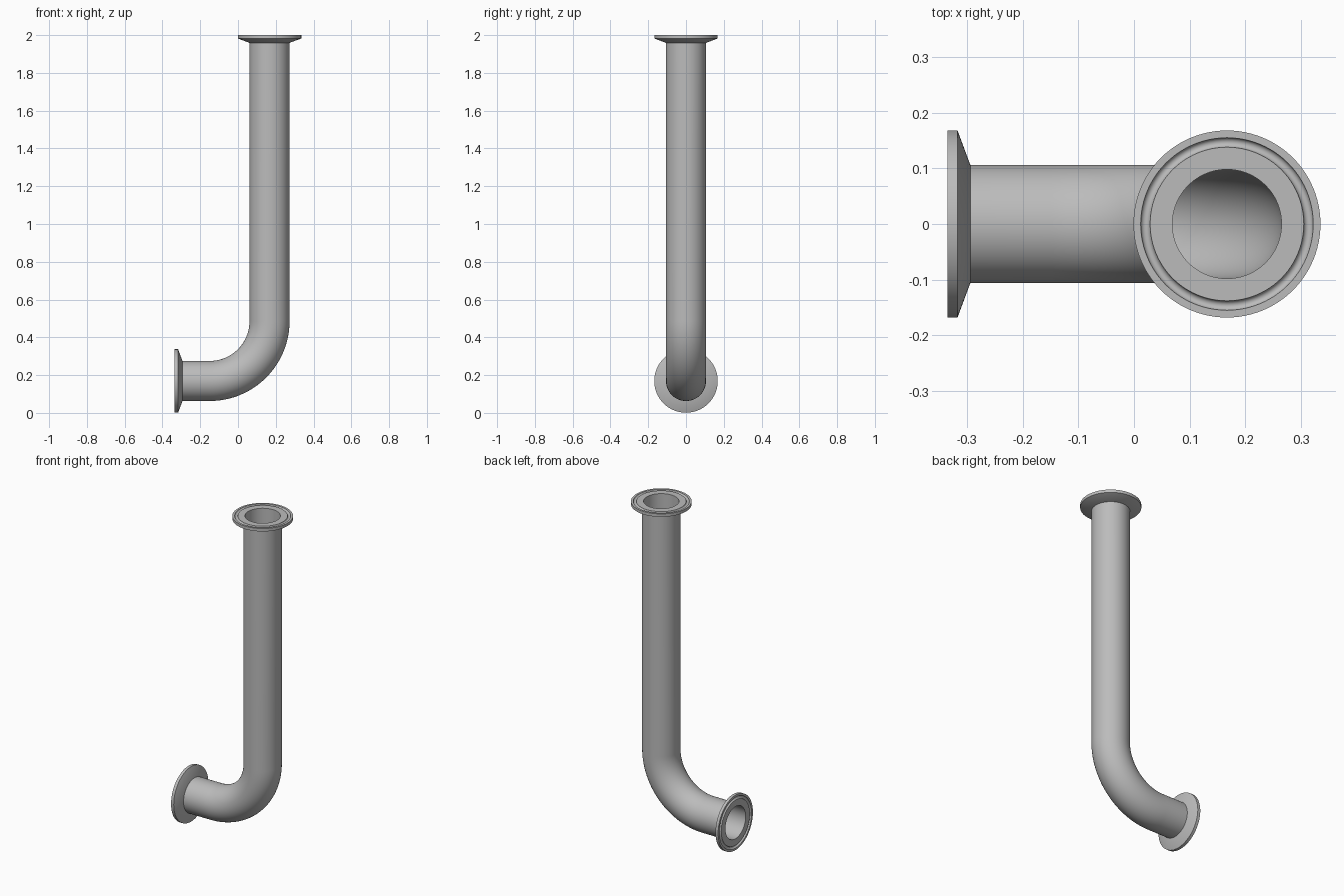
import bpy, bmesh, math
from mathutils import Vector, Matrix

if "Cube" in bpy.data.objects:
    bpy.data.objects.remove(bpy.data.objects["Cube"], do_unlink=True)

SIDES = 96
AXIS_X, AXIS_Z = 0.167, 0.169       # vertical and horizontal pipe axes
END_X, TOP = -0.335, 2.0            # open faces of the two ends
OUTER, INNER = 0.106, 0.098
BEND = 0.317
DEPTH = 0.041                       # ferrule length

steel = bpy.data.materials.new("brushed_steel_grey")
steel.use_nodes = True
colour = (0.5, 0.5, 0.5, 1)
steel.diffuse_color = colour
steel.node_tree.nodes["Principled BSDF"].inputs["Base Color"].default_value = colour


def ring_solid(name, rings):
    """Skin a closed loop of rings, each (centre, axis tilt about y, radius)."""
    bm = bmesh.new()
    loops = []
    for centre, tilt, radius in rings:
        turn = Matrix.Rotation(tilt, 3, 'Y')
        loop = []
        for i in range(SIDES):
            a = math.tau * i / SIDES
            offset = turn @ Vector((math.cos(a), math.sin(a), 0)) * radius
            loop.append(bm.verts.new(Vector(centre) + offset))
        loops.append(loop)
    for k, loop in enumerate(loops):
        prev = loops[k - 1]
        for i in range(SIDES):
            j = (i + 1) % SIDES
            bm.faces.new((prev[i], prev[j], loop[j], loop[i]))
    bmesh.ops.recalc_face_normals(bm, faces=bm.faces)
    mesh = bpy.data.meshes.new(name)
    bm.to_mesh(mesh)
    bm.free()
    mesh.materials.append(steel)
    obj = bpy.data.objects.new(name, mesh)
    bpy.context.collection.objects.link(obj)
    bpy.ops.object.select_all(action='DESELECT')
    obj.select_set(True)
    bpy.context.view_layer.objects.active = obj
    bpy.ops.object.shade_smooth_by_angle(angle=math.radians(30))
    return obj


# Bent tube: straight run, quarter elbow, tall straight run
path = [((END_X + DEPTH, 0, AXIS_Z), math.pi / 2)]
STEPS = 32
for s in range(STEPS + 1):
    a = math.pi / 2 * s / STEPS
    path.append(((AXIS_X - BEND + BEND * math.sin(a), 0,
                  AXIS_Z + BEND - BEND * math.cos(a)), math.pi / 2 - a))
path.append(((AXIS_X, 0, TOP - DEPTH), 0))
ring_solid("bent_tube", [(c, t, OUTER) for c, t in path]
           + [(c, t, INNER) for c, t in reversed(path)])

# Ferrule profile (radius, height from the open face), with a round gasket groove
profile = [(INNER, -DEPTH), (INNER, 0)]
for s in range(13):
    a = math.pi * s / 12
    profile.append((0.1465 - 0.0085 * math.cos(a), -0.0085 * math.sin(a)))
profile += [(0.168, 0), (0.168, -0.018), (OUTER, -DEPTH)]

# The same ferrule closes both ends
for name, place, tilt in (("top_ferrule", (AXIS_X, 0, TOP), 0),
                          ("side_ferrule", (END_X, 0, AXIS_Z), -math.pi / 2)):
    ferrule = ring_solid(name, [((0, 0, h), 0, r) for r, h in profile])
    ferrule.location = place
    ferrule.rotation_euler = (0, tilt, 0)
